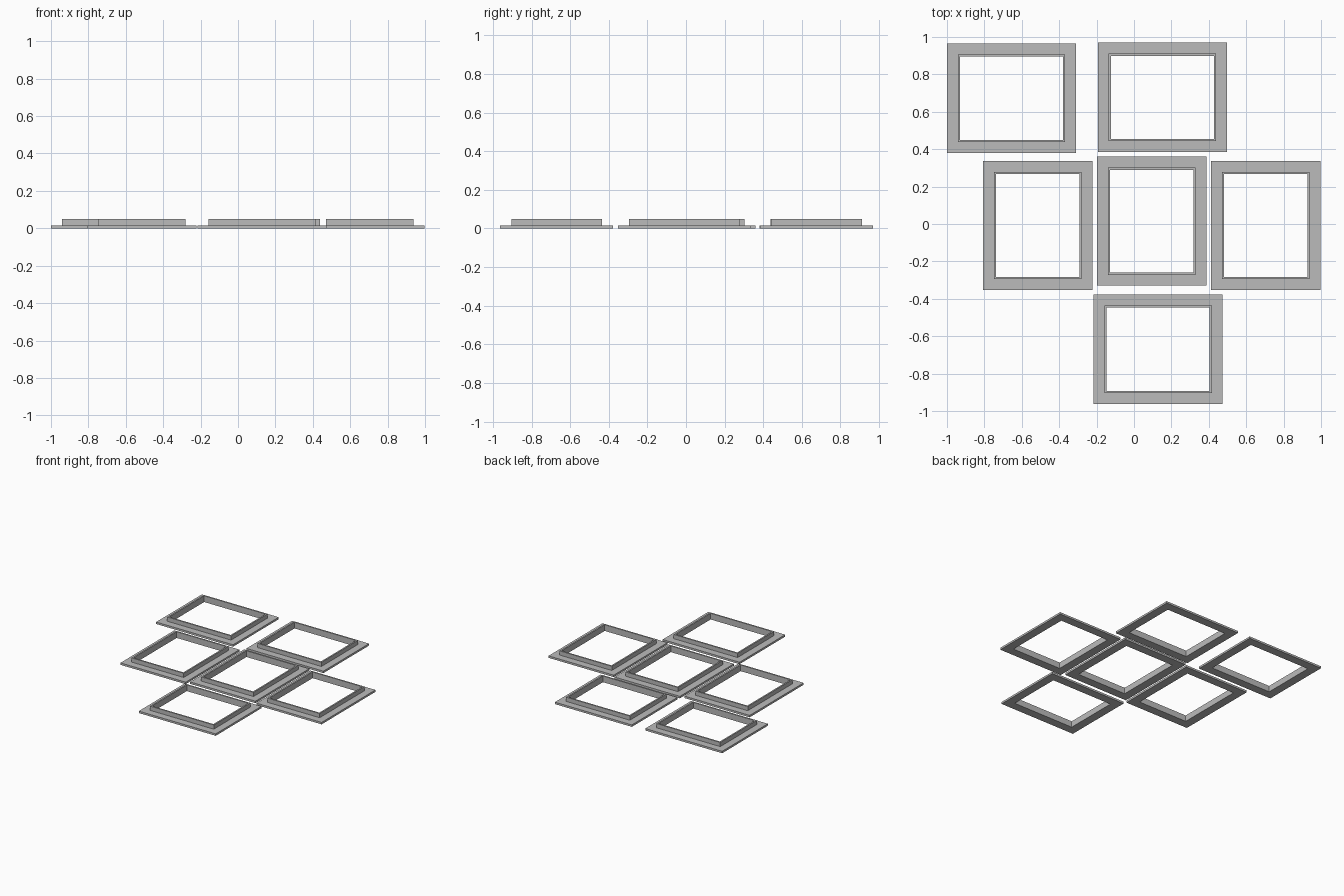
import bpy
import bmesh

cube = bpy.data.objects.get("Cube")
if cube:
    bpy.data.objects.remove(cube, do_unlink=True)

# Single plain material
grey = bpy.data.materials.new("plain_grey")
grey.use_nodes = True
colour = (0.5, 0.5, 0.5, 1)
grey.diffuse_color = colour
grey.node_tree.nodes["Principled BSDF"].inputs["Base Color"].default_value = colour

LONG, SHORT = 0.69, 0.585
FLANGE_Z, RIM_Z = 0.016, 0.05
RIM_INSET, OPENING_INSET = 0.058, 0.07

# Cross-section of the frame: inset from the outer edge, and height
PROFILE = [(0, 0), (0, FLANGE_Z), (RIM_INSET, FLANGE_Z), (RIM_INSET, RIM_Z),
           (OPENING_INSET, RIM_Z), (OPENING_INSET, 0)]
CORNERS = [(-1, -1), (1, -1), (1, 1), (-1, 1)]


def window_frame(name, x, y, width, depth):
    """Sweep the cross-section around a rectangle."""
    bm = bmesh.new()
    rings = [[bm.verts.new((sx * (width / 2 - inset), sy * (depth / 2 - inset), z))
              for sx, sy in CORNERS] for inset, z in PROFILE]
    for i, ring in enumerate(rings):
        following = rings[(i + 1) % len(rings)]
        for j in range(4):
            k = (j + 1) % 4
            bm.faces.new((ring[j], ring[k], following[k], following[j]))
    bmesh.ops.recalc_face_normals(bm, faces=bm.faces)
    mesh = bpy.data.meshes.new(name)
    bm.to_mesh(mesh)
    bm.free()
    mesh.materials.append(grey)
    obj = bpy.data.objects.new(name, mesh)
    obj.location = (x, y, 0)
    bpy.context.collection.objects.link(obj)


# Frames lying wide
for name, x, y in [("back_right_frame", -0.655, 0.672),
                   ("back_left_frame", 0.152, 0.677),
                   ("front_frame", 0.129, -0.67)]:
    window_frame(name, x, y, LONG, SHORT)

# Frames turned a quarter
for name, x, y in [("middle_right_frame", -0.515, -0.008),
                   ("centre_frame", 0.095, 0.015),
                   ("middle_left_frame", 0.705, -0.008)]:
    window_frame(name, x, y, SHORT, LONG)
